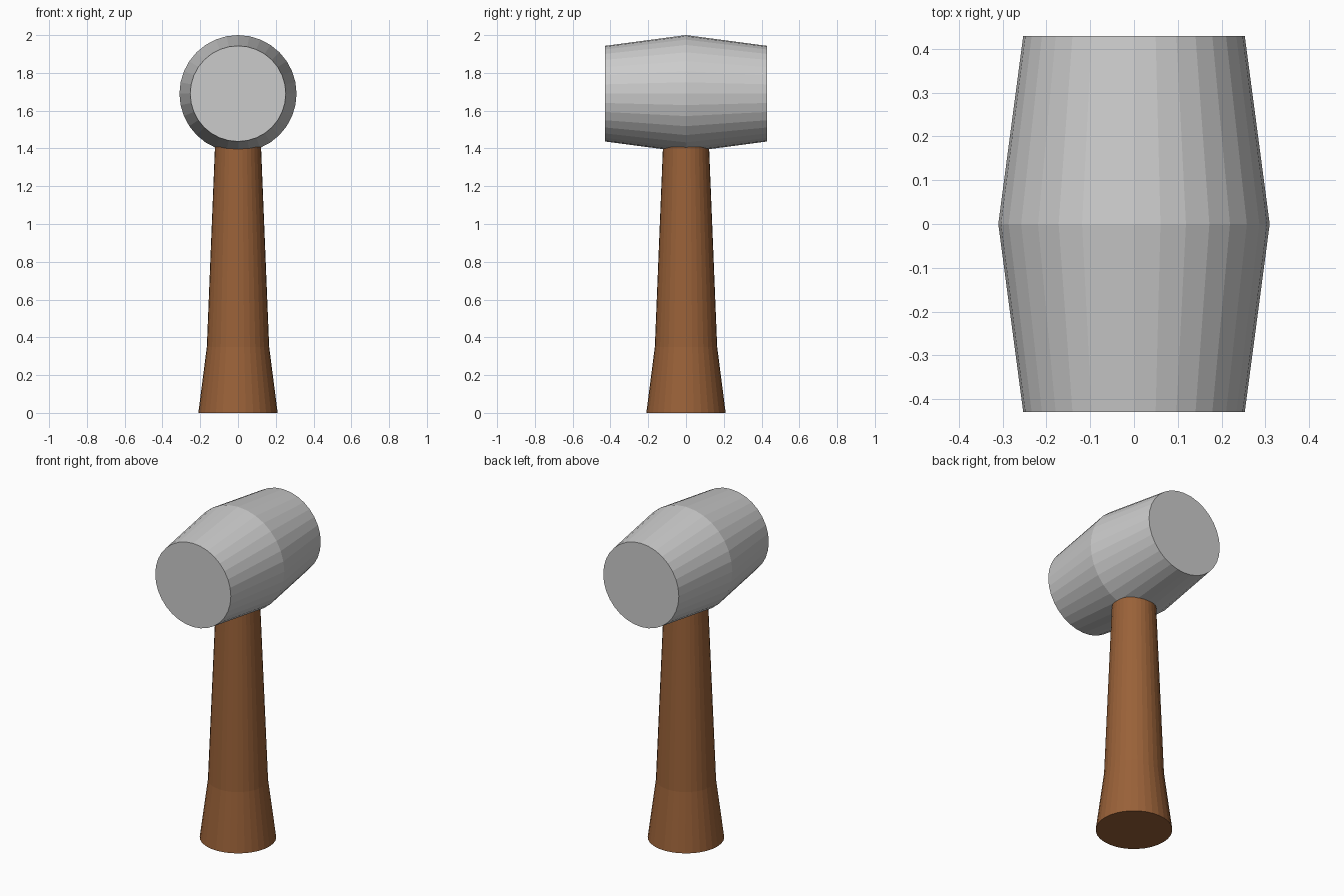
import bpy, bmesh
from math import cos, sin, pi, radians
from mathutils import Matrix

if "Cube" in bpy.data.objects:
    bpy.data.objects.remove(bpy.data.objects["Cube"])

SIDES = 32


def lathe(name, profile, matrix=Matrix()):
    """Closed solid of revolution about z from (radius, height) pairs."""
    bm = bmesh.new()
    rings = [[bm.verts.new((r * cos(2 * pi * i / SIDES), r * sin(2 * pi * i / SIDES), z))
              for i in range(SIDES)] for r, z in profile]
    for a, b in zip(rings, rings[1:]):
        for i in range(SIDES):
            j = (i + 1) % SIDES
            bm.faces.new((a[i], a[j], b[j], b[i]))
    bm.faces.new(rings[0][::-1])
    bm.faces.new(rings[-1])
    bm.transform(matrix)
    mesh = bpy.data.meshes.new(name)
    bm.to_mesh(mesh)
    bm.free()
    obj = bpy.data.objects.new(name, mesh)
    bpy.context.collection.objects.link(obj)
    return obj


# Wooden handle: flared grip, slow taper, top sunk into the head
handle = lathe("handle", [(0.21, 0), (0.165, 0.35), (0.122, 1.41)])
wood = bpy.data.materials.new("wood")
wood.diffuse_color = (0.32, 0.12, 0.04, 1)
wood.use_nodes = True
wood.node_tree.nodes["Principled BSDF"].inputs["Base Color"].default_value = wood.diffuse_color
handle.data.materials.append(wood)

# Barrel-shaped head lying along y
lathe("mallet_head", [(0.253, -0.43), (0.31, 0), (0.253, 0.43)],
      Matrix.Translation((0, 0, 1.69)) @ Matrix.Rotation(radians(90), 4, 'X'))
